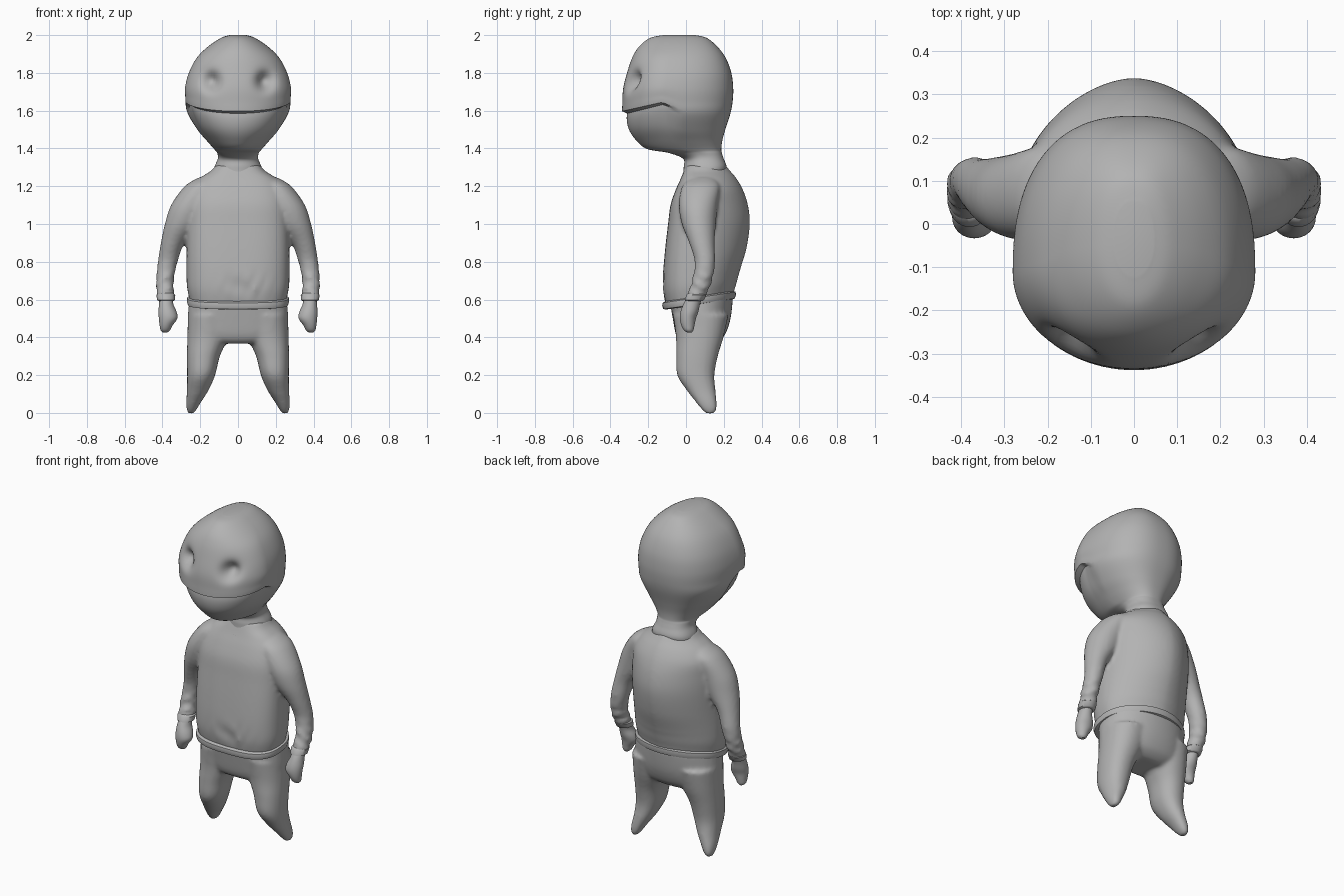
import bpy, bmesh, math

clay = bpy.data.materials.new("clay grey")
clay.diffuse_color = (0.45, 0.45, 0.45, 1)


def catmull(a, b, c, d, t):
    return [q + 0.5 * t * (r - p + t * (2*p - 5*q + 4*r - s + t * (3*(q - r) + s - p)))
            for p, q, r, s in zip(a, b, c, d)]


def loft(bm, rows, nf=2.0, nb=2.0, side=1, steps=5, seg=64, warp=None):
    """Skin horizontal rings; row = z, centre x, half width, front y, middle y, back y."""
    fine = []
    for i in range(len(rows) - 1):
        a, d = rows[max(i - 1, 0)], rows[min(i + 2, len(rows) - 1)]
        fine += [catmull(a, rows[i], rows[i + 1], d, k / steps) for k in range(steps)]
    fine.append(rows[-1])
    rings = []
    for z, cx, rx, yf, yc, yb in fine:
        ring = []
        for k in range(seg):
            t = 2 * math.pi * k / seg
            c, s = math.cos(t), math.sin(t)
            n, depth = (nb, yb - yc) if s > 0 else (nf, yc - yf)
            x = cx + rx * math.copysign(abs(c) ** (2 / n), c)
            y = yc + depth * math.copysign(abs(s) ** (2 / n), s)
            p = (x, y, z)
            if warp:
                p = warp(*p)
            ring.append(bm.verts.new((side * p[0], p[1], p[2])))
        rings.append(ring)
    for lo, hi in zip(rings, rings[1:]):
        for k in range(seg):
            j = (k + 1) % seg
            bm.faces.new((lo[k], lo[j], hi[j], hi[k]))
    bm.faces.new(rings[0])
    bm.faces.new(rings[-1])


def finish(bm, name, voxel=0, smooth=0):
    bmesh.ops.recalc_face_normals(bm, faces=bm.faces[:])
    me = bpy.data.meshes.new(name)
    bm.to_mesh(me)
    bm.free()
    me.materials.append(clay)
    for p in me.polygons:
        p.use_smooth = True
    me.set_sharp_from_angle(angle=math.radians(40))
    ob = bpy.data.objects.new(name, me)
    bpy.context.collection.objects.link(ob)
    if voxel:
        m = ob.modifiers.new("fuse", 'REMESH')
        m.mode = 'VOXEL'
        m.voxel_size = voxel
        m.use_smooth_shade = True
        m = ob.modifiers.new("soften", 'SMOOTH')
        m.factor = 0.5
        m.iterations = smooth
    return ob


def mid(rows):
    """Rows with centre y and half depth -> full loft rows."""
    return [(z, cx, rx, cy - ry, cy, cy + ry) for z, cx, rx, cy, ry in rows]


def core(rows):
    """Rows centred on x = 0."""
    return [(z, 0, w, yf, yc, yb) for z, w, yf, yc, yb in rows]


def gauss(d, s):
    return math.exp(-(d / s) ** 2)


# Head and neck: lip step, tilted seam and eye hollows
def face_shape(x, y, z):
    front = max(0, min(1, (-0.03 - y) / 0.1))
    back = max(0, min(1, (y + 0.335) / 0.26))
    s = 1
    if 1.40 < z < 1.5851:
        s -= 0.075 * front * math.exp((z - 1.585) / 0.06)
    elif z >= 1.5851:
        s += 0.02 * front * math.exp((1.585 - z) / 0.025)
    x, y = x * s, -0.05 + (y + 0.05) * s
    if y < -0.1:
        e = gauss(math.hypot(abs(x) - 0.145, (z - 1.755) * 0.9), 0.043)
        y += 0.06 * e
        x *= 1 - 0.08 * e
    return x, y, z + 0.06 * back * front * gauss(z - 1.585, 0.11)


bm = bmesh.new()
loft(bm, core([
    (1.25, .13, -.015, .10, .20), (1.30, .125, -.012, .10, .215),
    (1.345, .107, -.015, .09, .20), (1.375, .11, -.09, .06, .19),
    (1.395, .125, -.205, 0, .187), (1.44, .165, -.265, -.05, .192),
    (1.50, .218, -.308, -.09, .208), (1.585, .27, -.333, -.10, .235),
    (1.65, .279, -.336, -.11, .247), (1.72, .279, -.332, -.11, .25),
    (1.80, .26, -.312, -.10, .24), (1.88, .218, -.285, -.09, .21),
    (1.94, .158, -.248, -.06, .165), (1.985, .09, -.19, -.05, .11),
    (2.0, .045, -.12, -.04, .05)]), 2.0, 2.4, seg=96, steps=6, warp=face_shape)
finish(bm, "head_and_neck")


# Sweater: torso and both sleeves fused, with folds at belly and forearm
def tilt(y):
    return 0.15 * (y + 0.12)


def belly_folds(x, y, z):
    if y < 0:
        y += 0.008 * math.sin(95 * x - 35 * z) * gauss(x - 0.03, 0.1) * gauss(z - 0.67, 0.06)
    return x, y, z + tilt(y) * max(0, min(1, (0.75 - z) / 0.15))


def sleeve_folds(x, y, z):
    f = 0.006 * gauss(z - 0.69, 0.07)
    return x + f * math.sin(110 * z + 40 * y), y + f * math.cos(100 * z + 50 * x), z


torso = core([
    (.565, .255, -.105, .06, .25), (.65, .27, -.12, .06, .268),
    (.75, .273, -.12, .06, .285), (.87, .272, -.11, .06, .32),
    (1.0, .27, -.095, .07, .338), (1.1, .265, -.082, .08, .328),
    (1.18, .25, -.055, .10, .302), (1.24, .205, -.028, .10, .268),
    (1.28, .145, -.012, .10, .235), (1.31, .118, .0, .10, .21)])
sleeve = mid([
    (1.245, .16, .05, .09, .06), (1.2, .20, .082, .08, .10),
    (1.1, .25, .104, .065, .102), (1.0, .292, .095, .068, .09),
    (.9, .345, .063, .084, .067), (.8, .372, .052, .10, .054),
    (.7, .387, .046, .085, .052), (.62, .383, .046, .055, .05),
    (.605, .381, .044, .05, .048)])
bm = bmesh.new()
loft(bm, torso, 2.9, 1.75, warp=belly_folds)
for side in (1, -1):
    loft(bm, sleeve, side=side, warp=sleeve_folds)
finish(bm, "sweater", 0.011, 4)

# Hem band, sloping up to the back
bm = bmesh.new()
loft(bm, core([
    (.545, .25, -.10, .06, .245), (.549, .266, -.12, .06, .258),
    (.567, .271, -.126, .06, .264), (.583, .269, -.124, .06, .263),
    (.59, .255, -.11, .06, .25)]), 2.9, 1.9, steps=1,
    warp=lambda x, y, z: (x, y, z + tilt(y)))
finish(bm, "sweater_hem")

# Collar, sloping up to the back
bm = bmesh.new()
loft(bm, core([
    (1.215, .12, -.015, .08, .16), (1.222, .138, -.032, .08, .18),
    (1.236, .138, -.03, .08, .18), (1.244, .118, -.012, .08, .16)]),
    2.4, 2, steps=1, warp=lambda x, y, z: (x, y, z + 0.35 * (y + 0.03)))
finish(bm, "collar")

# Cuffs and mitten hands
cuff = mid([
    (.592, .381, .038, .045, .042), (.597, .381, .047, .044, .051),
    (.625, .382, .050, .055, .053), (.635, .383, .040, .058, .044)])
hand = mid([
    (.615, .38, .036, .048, .04), (.575, .38, .038, .03, .044),
    (.535, .373, .048, .018, .047), (.50, .37, .049, .01, .043),
    (.465, .38, .035, .01, .035), (.438, .385, .025, .014, .025),
    (.426, .386, .012, .018, .012)])
for side, label in ((1, "left"), (-1, "right")):
    for part, rows, steps in (("cuff", cuff, 1), ("hand", hand, 4)):
        bm = bmesh.new()
        loft(bm, rows, side=side, steps=steps, seg=32)
        finish(bm, f"{label}_{part}")

# Trousers: hips and tapering legs fused
hips = core([
    (.62, .255, -.09, .07, .25), (.5, .266, -.07, .07, .236),
    (.42, .258, -.055, .07, .21), (.385, .22, -.04, .07, .18),
    (.368, .16, -.02, .07, .15)])
leg = [(.52, .14, .125, -.068, .08, .225), (.4, .160, .108, -.053, .07, .198),
       (.3, .183, .087, -.052, .06, .168), (.2, .195, .074, -.046, .06, .15),
       (.12, .213, .057, .004, .08, .156), (.06, .234, .040, .05, .11, .162),
       (.02, .245, .027, .082, .125, .162), (-.003, .249, .014, .105, .13, .15)]
bm = bmesh.new()
loft(bm, hips, 2.7, 2.1)
for side in (1, -1):
    loft(bm, leg, 2.2, 2.2, side=side)
finish(bm, "trousers", 0.011, 5)
